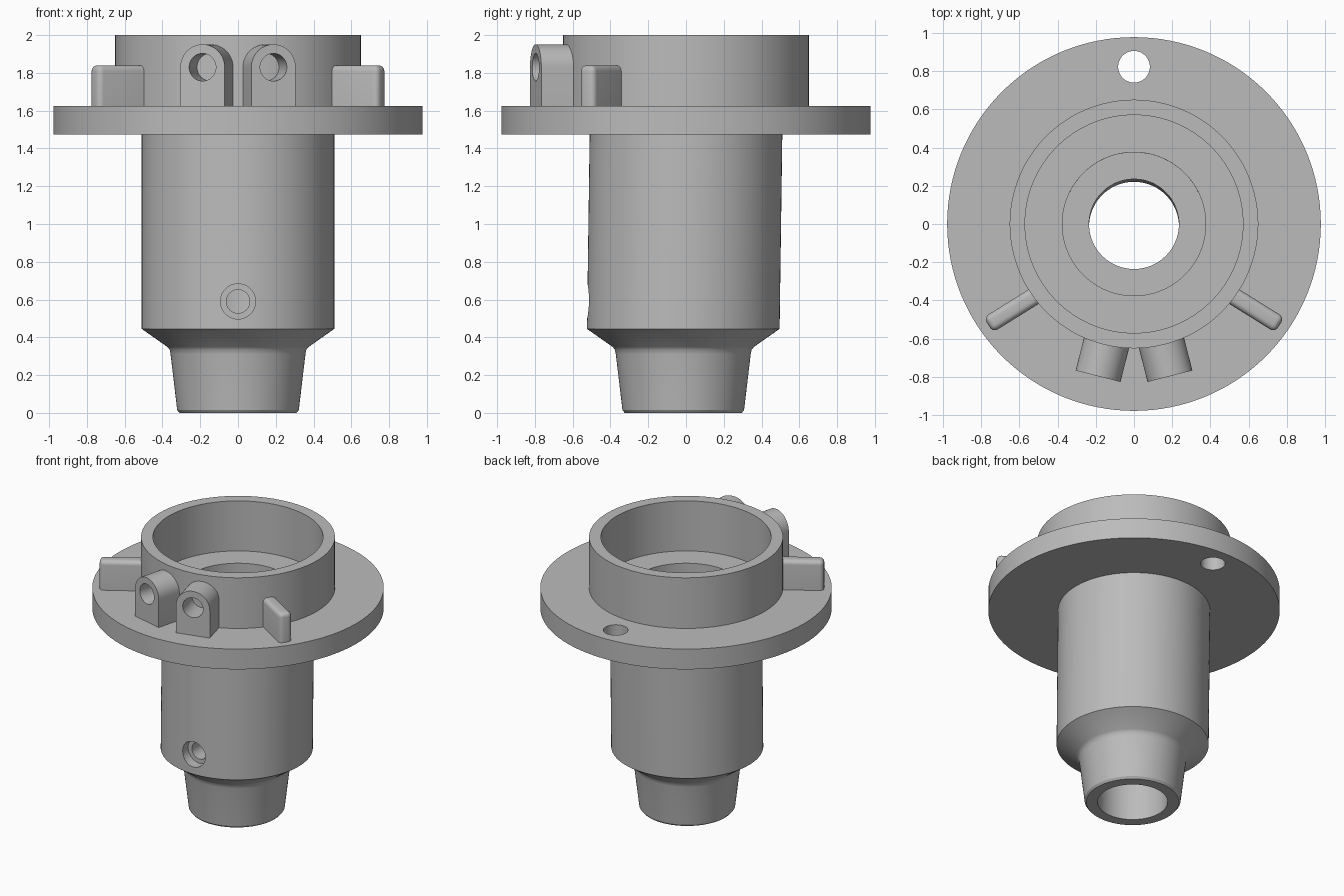
import bpy, bmesh
from math import pi, radians, sin, cos
from mathutils import Matrix, Vector

if "Cube" in bpy.data.objects:
    bpy.data.objects.remove(bpy.data.objects["Cube"])

grey = bpy.data.materials.new("plain_grey")
grey.use_nodes = True
grey.diffuse_color = (0.5, 0.5, 0.5, 1)
grey.node_tree.nodes["Principled BSDF"].inputs["Base Color"].default_value = (0.5, 0.5, 0.5, 1)


def finish(bm, name):
    bmesh.ops.recalc_face_normals(bm, faces=bm.faces)
    mesh = bpy.data.meshes.new(name)
    bm.to_mesh(mesh)
    bm.free()
    mesh.materials.append(grey)
    obj = bpy.data.objects.new(name, mesh)
    bpy.context.collection.objects.link(obj)
    return obj


def shade(obj, angle=30):
    bpy.ops.object.select_all(action='DESELECT')
    obj.select_set(True)
    bpy.context.view_layer.objects.active = obj
    bpy.ops.object.shade_smooth_by_angle(angle=radians(angle))


def lathe(name, section, steps=128):
    """Revolve a closed (radius, height) section around z."""
    bm = bmesh.new()
    verts = [bm.verts.new((r, 0, z)) for r, z in section]
    edges = [bm.edges.new((verts[i - 1], verts[i])) for i in range(len(verts))]
    bmesh.ops.spin(bm, geom=verts + edges, cent=(0, 0, 0), axis=(0, 0, 1),
                   angle=2 * pi, steps=steps)
    bmesh.ops.remove_doubles(bm, verts=bm.verts, dist=1e-4)
    return bm


def drill(obj, radius, start, end):
    """Cut a round hole between two points."""
    a, b = Vector(start), Vector(end)
    bm = bmesh.new()
    rot = (b - a).to_track_quat('Z', 'Y').to_matrix().to_4x4()
    bmesh.ops.create_cone(bm, cap_ends=True, segments=48, radius1=radius, radius2=radius,
                          depth=(b - a).length, matrix=Matrix.Translation((a + b) / 2) @ rot)
    cutter = finish(bm, "hole_cutter")
    cutter.hide_render = True
    cutter.hide_viewport = True
    mod = obj.modifiers.new("hole", 'BOOLEAN')
    mod.operation, mod.solver, mod.object = 'DIFFERENCE', 'EXACT', cutter


def bake(obj):
    """Replace the mesh by its modified version and drop the cutters."""
    bpy.context.view_layer.update()
    mesh = bpy.data.meshes.new_from_object(
        obj.evaluated_get(bpy.context.evaluated_depsgraph_get()))
    cutters = [m.object for m in obj.modifiers]
    obj.modifiers.clear()
    obj.data = mesh
    for c in cutters:
        bpy.data.objects.remove(c)


# Body: nozzle, barrel, flange and collar with a stepped bore
section = [(0.235, 0), (0.31, 0), (0.322, 0.015), (0.357, 0.31), (0.362, 0.335),
           (0.375, 0.35), (0.51, 0.445), (0.51, 1.475), (0.977, 1.475), (0.977, 1.625),
           (0.65, 1.625), (0.65, 2), (0.57, 2), (0.57, 1.63), (0.375, 1.63),
           (0.375, 1.45), (0.235, 1.45)]
bm = lathe("body", section)
for v in bm.verts:  # the barrel leans slightly forward
    if v.co.z < 1.47:
        v.co.y -= 0.014 * (1.475 - max(v.co.z, 0.44))
body = finish(bm, "flanged_body")
drill(body, 0.083, (0, 0.822, 1.4), (0, 0.822, 1.7))       # flange hole
drill(body, 0.093, (0, -0.7, 0.59), (0, -0.45, 0.59))      # side counterbore
drill(body, 0.062, (0, -0.7, 0.59), (0, -0.1, 0.59))       # side port
bake(body)
shade(body)

for side, label in ((1, "left"), (-1, "right")):
    # Round-topped lug with a hole, on the front of the collar
    arc = [(0.121 * cos(pi * i / 24), 1.83 + 0.121 * sin(pi * i / 24)) for i in range(25)]
    bm = bmesh.new()
    face = bm.faces.new([bm.verts.new((x, 0, z))
                         for x, z in [(-0.121, 1.62), (0.121, 1.62)] + arc])
    out = bmesh.ops.extrude_face_region(bm, geom=[face])["geom"]
    bmesh.ops.translate(bm, vec=(0, 0.2, 0),
                        verts=[g for g in out if isinstance(g, bmesh.types.BMVert)])
    lug = finish(bm, label + "_lug")
    drill(lug, 0.073, (0, -0.1, 1.83), (0, 0.3, 1.83))
    bake(lug)
    lug.data.transform(Matrix.Translation((0.188 * side, -0.796, 0))
                       @ Matrix.Rotation(radians(14.3) * side, 4, 'Z'))
    shade(lug)

    # Rounded tab standing on the flange
    bm = bmesh.new()
    bmesh.ops.create_cube(bm, size=1, matrix=Matrix.Translation((0.773, -0.044 * side, 1.725))
                          @ Matrix.Diagonal((0.305, 0.092, 0.23, 1)))
    rounded = [e for e in bm.edges if any(
        all(f(v.co) for v in e.verts) for f in (lambda c: c.x > 0.9, lambda c: c.z > 1.8))
        and not all(v.co.z < 1.7 for v in e.verts) and not all(v.co.x < 0.7 for v in e.verts)]
    bmesh.ops.bevel(bm, geom=rounded, offset=0.03, segments=5, profile=0.5, affect='EDGES')
    if side < 0:
        turn = Matrix.Rotation(pi + radians(32), 4, 'Z')
    else:
        turn = Matrix.Rotation(radians(-32), 4, 'Z')
    bm.transform(turn)
    tab = finish(bm, label + "_tab")
    shade(tab)
